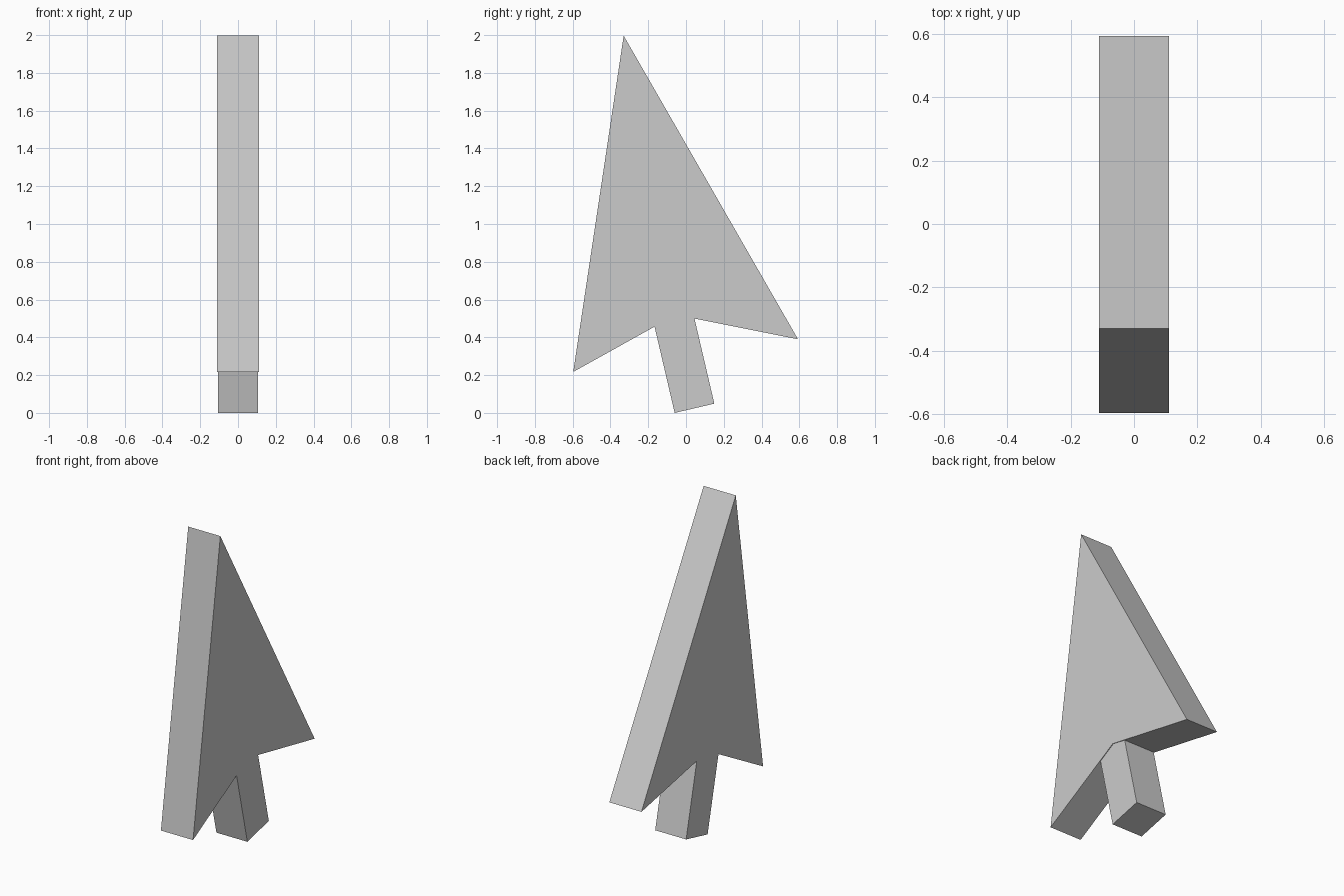
import bpy, bmesh
from mathutils import Vector

if "Cube" in bpy.data.objects:
    bpy.data.objects.remove(bpy.data.objects["Cube"])


def slab(name, profile, half_width):
    """Extrude a (y, z) outline symmetrically along x."""
    bm = bmesh.new()
    face = bm.faces.new([bm.verts.new((-half_width, y, z)) for y, z in profile])
    new = bmesh.ops.extrude_face_region(bm, geom=[face])["geom"]
    bmesh.ops.translate(bm, vec=(2 * half_width, 0, 0),
                        verts=[v for v in new if isinstance(v, bmesh.types.BMVert)])
    bmesh.ops.recalc_face_normals(bm, faces=bm.faces)
    mesh = bpy.data.meshes.new(name)
    bm.to_mesh(mesh)
    bm.free()
    obj = bpy.data.objects.new(name, mesh)
    bpy.context.collection.objects.link(obj)
    return obj


# Arrow head: swept-back triangle with a notched base
slab("pointer_head", [(-0.33, 2.0), (-0.597, 0.22), (-0.054, 0.522), (0.593, 0.393)], 0.11)

# Stem: tilted square bar, its top sunk into the head
left, right = Vector((-0.06, 0.003)), Vector((0.15, 0.052))
along = (right - left).orthogonal().normalized() * 0.56
slab("pointer_stem", [left, right, right + along, left + along], 0.106)

# Rest the lowest corner on the ground
for obj in bpy.context.collection.objects:
    obj.location.z = -0.003
